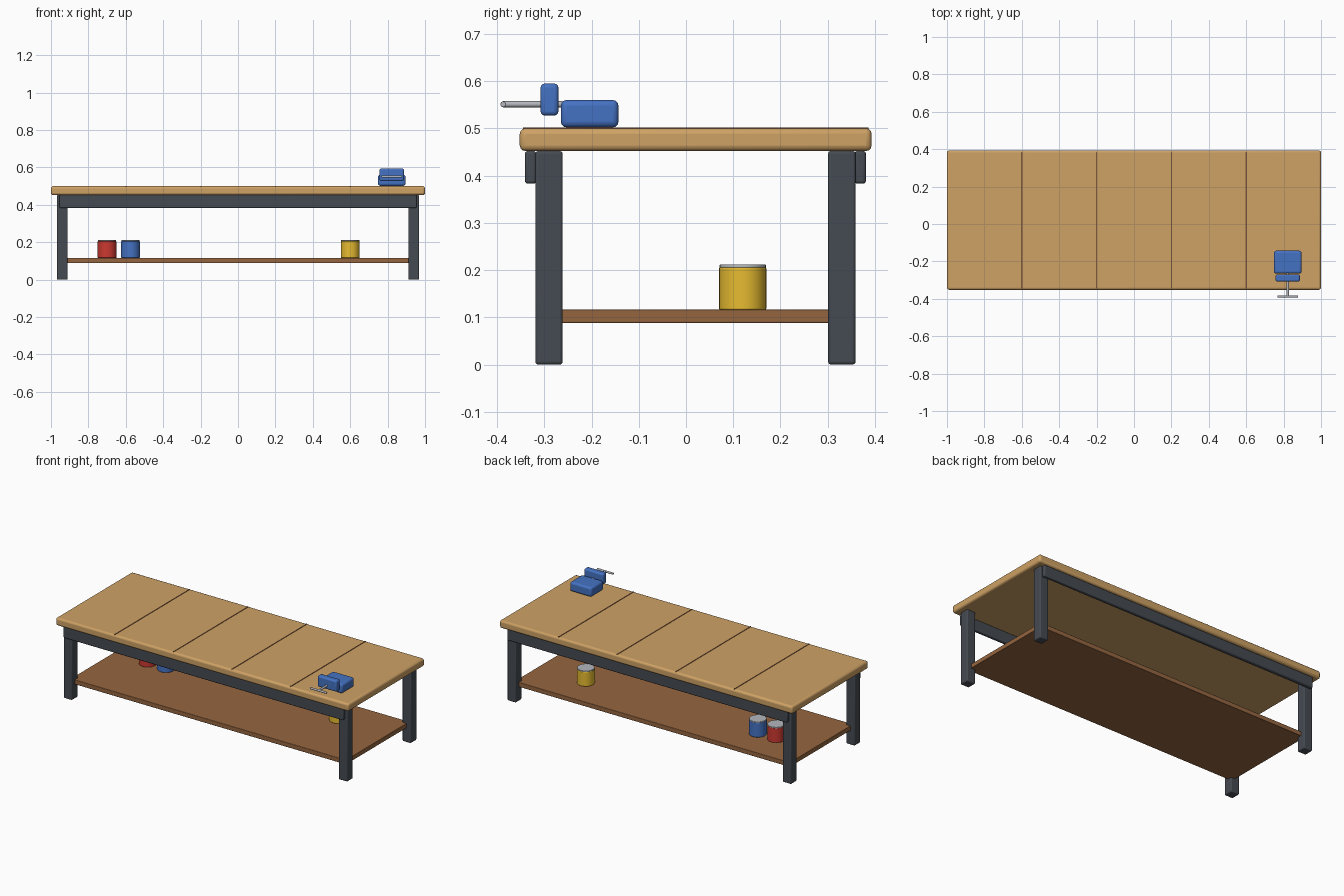
import bpy, math

if "Cube" in bpy.data.objects:
    bpy.data.objects.remove(bpy.data.objects["Cube"])

def material(name, r, g, b):
    m = bpy.data.materials.new(name)
    m.diffuse_color = (r, g, b, 1)
    m.use_nodes = True
    m.node_tree.nodes["Principled BSDF"].inputs["Base Color"].default_value = m.diffuse_color
    return m

WOOD = material("light_wood", 0.62, 0.36, 0.13)
SEAM = material("dark_wood", 0.22, 0.10, 0.04)
SHELF = material("shelf_wood", 0.30, 0.13, 0.05)
STEEL = material("dark_steel", 0.06, 0.07, 0.085)
BLUE = material("blue_paint", 0.06, 0.17, 0.55)
RED = material("red_paint", 0.60, 0.04, 0.03)
YELLOW = material("yellow_paint", 0.80, 0.50, 0.03)
METAL = material("bare_metal", 0.45, 0.47, 0.50)

def finish(o, name, mat, bevel):
    o.name = name
    o.data.materials.append(mat)
    if bevel:
        b = o.modifiers.new("bevel", 'BEVEL')
        b.width, b.segments = bevel, 3
    bpy.ops.object.shade_smooth_by_angle(angle=math.radians(35))
    return o

def box(name, x, y, z, mat, bevel=0.0):
    """Box from (min, max) ranges on each axis."""
    bpy.ops.mesh.primitive_cube_add(size=1, location=[sum(r) / 2 for r in (x, y, z)])
    o = bpy.context.object
    o.scale = [r[1] - r[0] for r in (x, y, z)]
    bpy.ops.object.transform_apply(location=False, rotation=False, scale=True)
    return finish(o, name, mat, bevel)

def rod(name, loc, radius, depth, mat, rot=(0, 0, 0), bevel=0.0):
    bpy.ops.mesh.primitive_cylinder_add(vertices=32, radius=radius, depth=depth,
                                        location=loc, rotation=rot)
    return finish(bpy.context.object, name, mat, bevel)

# Worktop with plank seams
box("worktop", (-1, 1), (-0.352, 0.393), (0.452, 0.5), WOOD, 0.012)
for i, x in enumerate((-0.6, -0.2, 0.2, 0.6)):
    box(f"plank_seam_{i + 1}", (x - 0.003, x + 0.003), (-0.345, 0.386), (0.494, 0.502), SEAM)

# Legs
for xs, side in ((-1, "left"), (1, "right")):
    for yc, end in ((-0.29, "front"), (0.33, "back")):
        box(f"{end}_{side}_leg", (xs * 0.94 - 0.029, xs * 0.94 + 0.029),
            (yc - 0.029, yc + 0.029), (0, 0.452), STEEL, 0.006)

# Long rails and lower shelf
box("front_rail", (-0.955, 0.955), (-0.341, -0.317), (0.383, 0.452), STEEL, 0.006)
box("back_rail", (-0.955, 0.955), (0.357, 0.381), (0.383, 0.452), STEEL, 0.006)
box("lower_shelf", (-0.94, 0.94), (-0.29, 0.33), (0.088, 0.116), SHELF, 0.003)

# Paint cans
for name, x, mat in (("red", -0.70, RED), ("blue", -0.575, BLUE), ("yellow", 0.60, YELLOW)):
    rod(f"{name}_can", (x, 0.12, 0.161), 0.05, 0.09, mat, bevel=0.003)
    rod(f"{name}_can_lid", (x, 0.12, 0.208), 0.049, 0.008, METAL, bevel=0.002)

# Bench vise
VX = 0.822
box("vise_body", (VX - 0.074, VX + 0.074), (-0.265, -0.143), (0.502, 0.56), BLUE, 0.012)
box("vise_jaw", (VX - 0.065, VX + 0.065), (-0.308, -0.270), (0.527, 0.595), BLUE, 0.009)
rod("vise_screw", (VX, -0.324, 0.551), 0.0065, 0.126, METAL, (math.pi / 2, 0, 0))
rod("vise_handle", (VX, -0.387, 0.551), 0.006, 0.11, METAL, (0, math.pi / 2, 0), 0.001)
